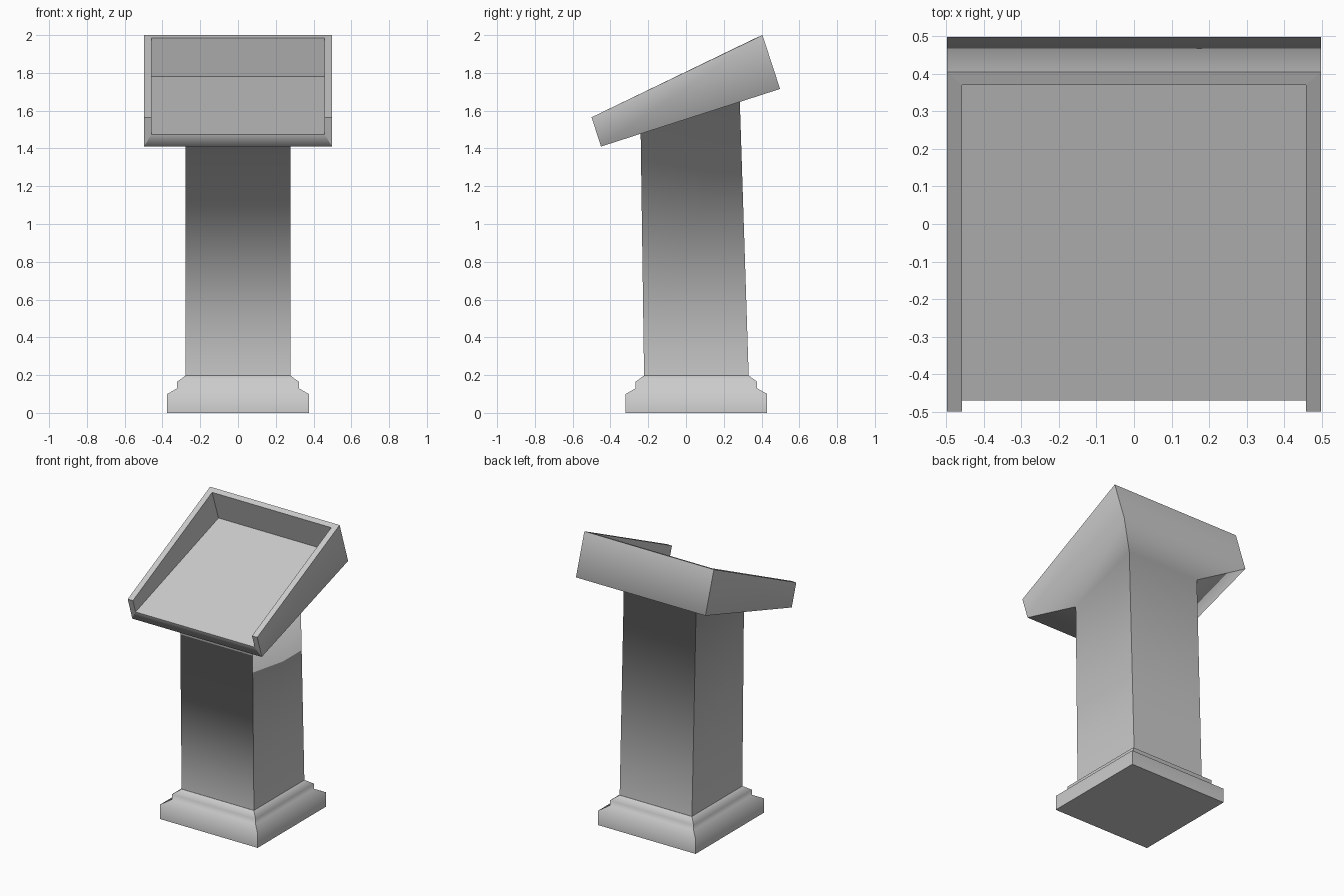
import bpy, bmesh

if "Cube" in bpy.data.objects:
    bpy.data.objects.remove(bpy.data.objects["Cube"])


def make_object(name, faces, is_soft):
    """Build a mesh from faces of 3D points; edges stay crisp unless is_soft(a, b)."""
    bm = bmesh.new()
    for pts in faces:
        bm.faces.new([bm.verts.new(p) for p in pts])
    bmesh.ops.remove_doubles(bm, verts=bm.verts, dist=0.0005)
    bmesh.ops.recalc_face_normals(bm, faces=bm.faces)
    for f in bm.faces:
        f.smooth = True
    for e in bm.edges:
        e.smooth = is_soft(e.verts[0].co, e.verts[1].co)
    mesh = bpy.data.meshes.new(name)
    bm.to_mesh(mesh)
    bm.free()
    obj = bpy.data.objects.new(name, mesh)
    bpy.context.collection.objects.link(obj)
    return obj


def ring(x, front, back):
    """Four-cornered ring from a half width and (y, z) of front and back edges."""
    (fy, fz), (by, bz) = front, back
    return [(-x, fy, fz), (x, fy, fz), (x, by, bz), (-x, by, bz)]


def loft(rings):
    return [[a[i], a[(i + 1) % 4], b[(i + 1) % 4], b[i]]
            for a, b in zip(rings, rings[1:]) for i in range(4)]


# Stepped base: (half size, z) moulding profile around the column centre
cy = 0.055
profile = [(0.375, 0), (0.375, 0.10), (0.322, 0.13), (0.322, 0.165), (0.278, 0.197)]
base_rings = [ring(h, (cy - h, z), (cy + h, z)) for h, z in profile]
base_faces = loft(base_rings) + [base_rings[0], base_rings[-1]]
make_object("base", base_faces,
            lambda a, b: abs(a.z - b.z) < 0.001 and 0.01 < a.z < 0.19)

# Side profile points of the tray (y, z)
A, B, C, D = (-0.45, 1.41), (0.498, 1.715), (0.405, 2.0), (-0.5, 1.565)
E, F, G = (-0.471, 1.475), (0.44, 1.78), (0.37, 1.985)
W, N = 0.498, 0.458     # outer and inner half widths

# Tapered column flowing into the tray underside
col_bottom = ring(0.278, (-0.222, 0.195), (0.332, 0.195))
col_top = ring(0.278, (-0.24, 1.478), (0.285, 1.647))
under = ring(W, A, B)
faces = loft([col_bottom, col_top, under])


def strip(p, q, xp, xq):
    """Face spanning the tray width between two profile points."""
    return [(-xp, *p), (xp, *p), (xq, *q), (-xq, *q)]


# Tray: front lip, floor, inner back wall, back rim, outer back wall
faces += [strip(A, E, W, N), strip(E, F, N, N), strip(F, G, N, N),
          strip(G, C, N, W), strip(C, B, W, W)]

# Tray side walls, mirrored
for s in (-1, 1):
    o, i = s * W, s * N
    faces += [[(o, *p) for p in (A, B, C, D)],
              [(i, *p) for p in (D, E, F, G)],
              [(o, *D), (i, *D), (i, *G), (o, *C)],
              [(o, *A), (o, *D), (i, *D), (i, *E)]]


def on_ring(v, pts):
    return any((v - type(v)(p)).length < 0.001 for p in pts)


make_object("column_and_tray", faces,
            lambda a, b: any(on_ring(a, r) and on_ring(b, r) for r in (col_top, under)))
